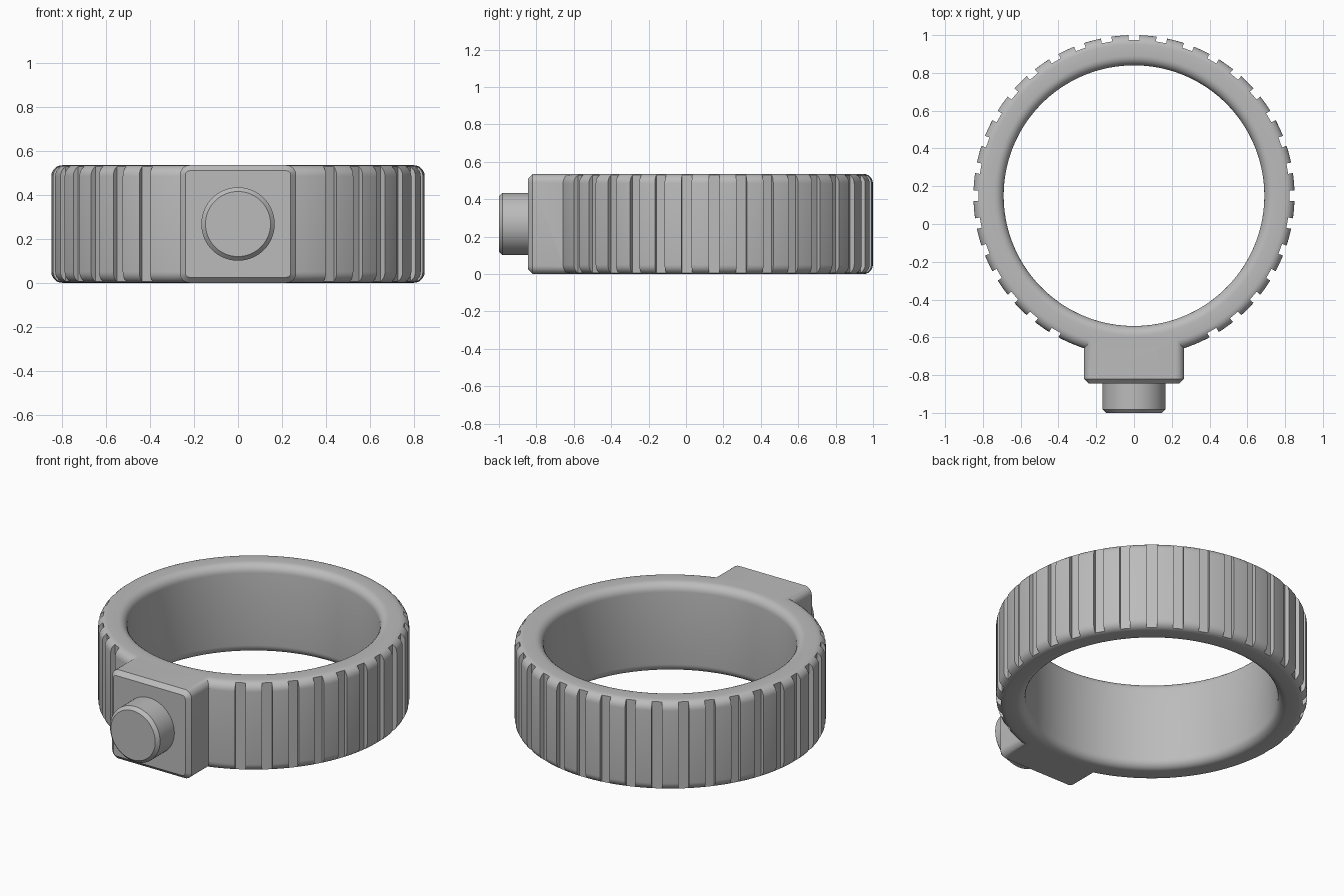
import bpy, bmesh, math
from mathutils import Matrix, Vector

CENTRE = Vector((0, 0.15, 0))
OUTER, INNER, HEIGHT = 0.85, 0.69, 0.535
FILLET = 0.05
MID = HEIGHT / 2

cube = bpy.data.objects.get("Cube")
if cube:
    bpy.data.objects.remove(cube)

grey = bpy.data.materials.new("plain grey")
grey.use_nodes = True
colour = (0.5, 0.5, 0.5, 1)
grey.diffuse_color = colour
grey.node_tree.nodes["Principled BSDF"].inputs["Base Color"].default_value = colour


def make(name, bm):
    bmesh.ops.recalc_face_normals(bm, faces=bm.faces)
    mesh = bpy.data.meshes.new(name)
    bm.to_mesh(mesh)
    bm.free()
    mesh.materials.append(grey)
    obj = bpy.data.objects.new(name, mesh)
    bpy.context.collection.objects.link(obj)
    return obj


def box(bm, low, high):
    low, high = Vector(low), Vector(high)
    place = Matrix.Translation((low + high) / 2) @ Matrix.Diagonal((high - low).to_4d())
    return bmesh.ops.create_cube(bm, size=1, matrix=place)["verts"]


def boolean(target, other, operation):
    mod = target.modifiers.new(operation.lower(), "BOOLEAN")
    mod.operation, mod.object, mod.solver = operation, other, "EXACT"
    bpy.context.view_layer.objects.active = target
    bpy.ops.object.modifier_apply(modifier=mod.name)
    bpy.data.objects.remove(other)


def lathe(bm, profile, axis, centre, steps):
    verts = [bm.verts.new(p) for p in profile]
    edges = [bm.edges.new(pair) for pair in zip(verts, verts[1:])]
    if len(profile) > 4:
        edges.append(bm.edges.new((verts[-1], verts[0])))
    bmesh.ops.spin(bm, geom=verts + edges, cent=centre, axis=axis,
                   angle=math.tau, steps=steps, use_merge=True)
    bmesh.ops.remove_doubles(bm, verts=bm.verts, dist=1e-5)


# Ring body: rounded rectangle section turned about z
profile = []
corners = [(OUTER - FILLET, FILLET, -90), (OUTER - FILLET, HEIGHT - FILLET, 0),
           (INNER + FILLET, HEIGHT - FILLET, 90), (INNER + FILLET, FILLET, 180)]
for r, z, start in corners:
    for k in range(7):
        a = math.radians(start + 15 * k)
        profile.append(CENTRE + Vector((r + FILLET * math.cos(a), 0, z + FILLET * math.sin(a))))
bm = bmesh.new()
lathe(bm, profile, (0, 0, 1), CENTRE, 144)
ring = make("ring", bm)

# Grip grooves every ten degrees, leaving the front clear for the housing
bm = bmesh.new()
for i in range(3, 34):
    verts = box(bm, (OUTER - 0.026, -0.028, -0.1), (OUTER + 0.1, 0.028, HEIGHT + 0.1))
    turn = Matrix.Translation(CENTRE) @ Matrix.Rotation(math.radians(10 * i - 90), 4, "Z")
    bmesh.ops.transform(bm, matrix=turn, verts=verts)
cutter = make("groove_cutter", bm)
cutter.hide_render = True
boolean(ring, cutter, "DIFFERENCE")

# Housing block: rounded long edges, chamfered front
bm = bmesh.new()
box(bm, (-0.265, -0.845, 0), (0.265, -0.6, HEIGHT))
long_edges = [e for e in bm.edges if abs(e.verts[0].co.y - e.verts[1].co.y) > 0.1]
bmesh.ops.bevel(bm, geom=long_edges, offset=0.045, segments=6, profile=0.5, affect="EDGES")
front_edges = [e for e in bm.edges if all(v.co.y < -0.84 for v in e.verts)]
bmesh.ops.bevel(bm, geom=front_edges, offset=0.025, segments=1, affect="EDGES")
housing = make("housing", bm)
boolean(ring, housing, "UNION")
ring.name = "ring_with_housing"

# Round button with a chamfered tip
bm = bmesh.new()
lathe(bm, [(0, -1, MID), (0.148, -1, MID), (0.167, -0.981, MID), (0.167, -0.83, MID)],
      (0, 1, 0), (0, 0, MID), 64)
bmesh.ops.holes_fill(bm, edges=bm.edges)
button = make("button", bm)

# Smooth curved surfaces, crisp edges
for obj in (ring, button):
    bpy.ops.object.select_all(action="DESELECT")
    obj.select_set(True)
    bpy.context.view_layer.objects.active = obj
    bpy.ops.object.shade_smooth_by_angle(angle=math.radians(30))
